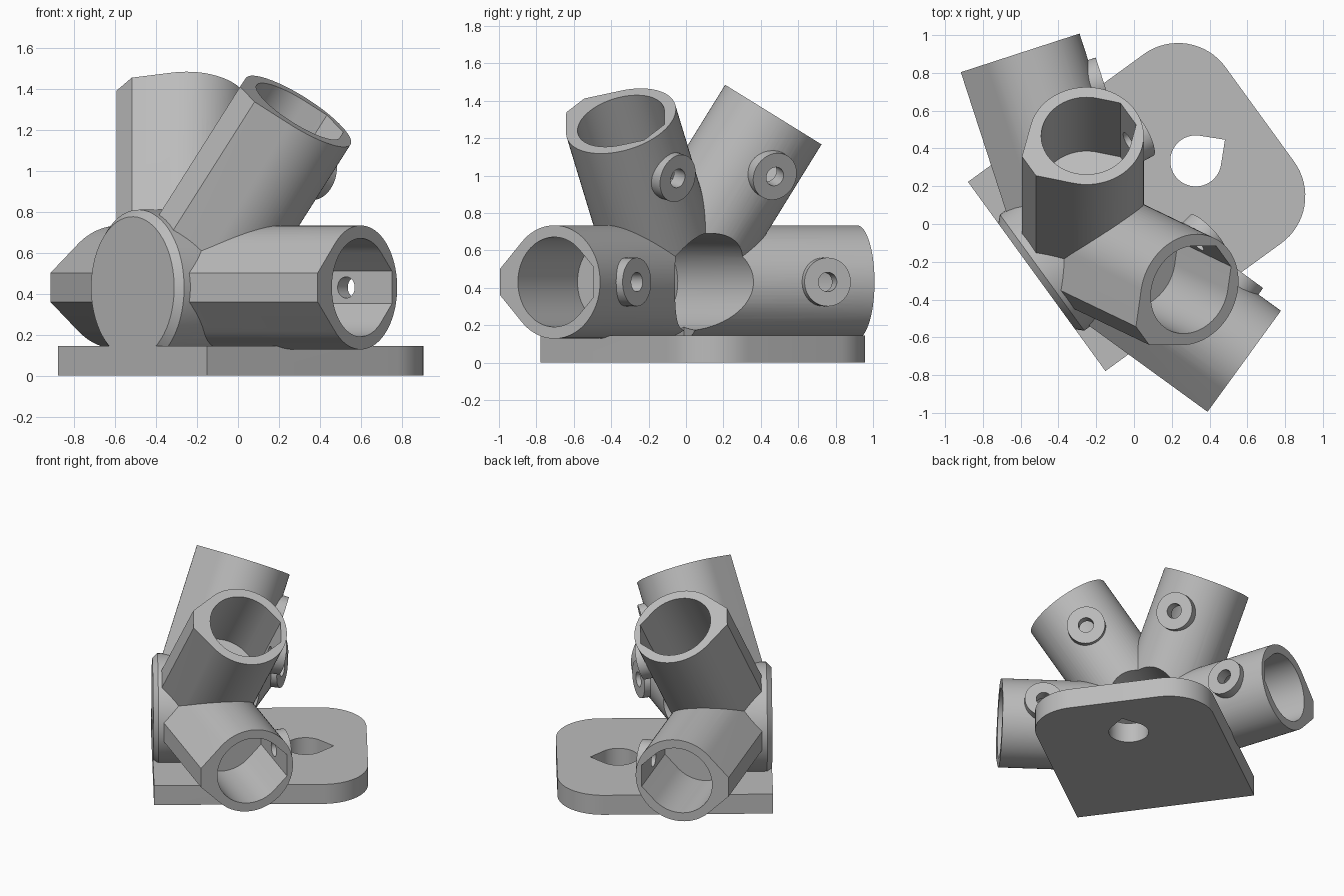
import bpy
import math
from mathutils import Matrix, Vector

if "Cube" in bpy.data.objects:
    bpy.data.objects.remove(bpy.data.objects["Cube"])

# Local layout: +x points inward, the hub axis lies on y = 0
HUB = Vector((-0.254, 0, 0.431))
FRONT = -0.58
INWARD = Vector((1, 0, 0))
UP = Vector((0, 0, 1))
OUTER, TIP, BORE, BORE_TIP = 0.303, 0.358, 0.24, 0.26
SOCKET_BASE, SOCKET_START, LENGTH, BOSS_AT = 0.09, 0.51, 1.052, 0.775


def frame(origin, axis, side):
    """Matrix whose z is axis and whose x is side made square to it."""
    z = axis.normalized()
    x = (side - z * side.dot(z)).normalized()
    y = z.cross(x)
    return Matrix.Translation(origin) @ Matrix((x, y, z)).transposed().to_4x4()


def circle(r, n=64):
    step = 2 * math.pi / n
    return [(r * math.cos(step * (i + 0.3)), r * math.sin(step * (i + 0.3))) for i in range(n)]


def teardrop(r, tip, n=60):
    """Circle with a 45 degree point along +x, cut flat at tip."""
    start = math.pi / 4
    pts = [(r * math.cos(start + 1.5 * math.pi * i / n), r * math.sin(start + 1.5 * math.pi * i / n))
           for i in range(n + 1)]
    half = r * math.sqrt(2) - tip
    return pts + ([(tip, -half), (tip, half)] if half > 0.001 else [(tip, 0)])


def solid(name, profile, matrix, stations):
    """Loft a profile through (distance, scale) stations and cap the ends."""
    n = len(profile)
    verts = [matrix @ Vector((x * s, y * s, d)) for d, s in stations for x, y in profile]
    faces = [list(range(n))[::-1], list(range(len(verts) - n, len(verts)))]
    for k in range(len(stations) - 1):
        for i in range(n):
            j = (i + 1) % n
            faces.append([k * n + i, k * n + j, (k + 1) * n + j, (k + 1) * n + i])
    mesh = bpy.data.meshes.new(name)
    mesh.from_pydata(verts, [], faces)
    obj = bpy.data.objects.new(name, mesh)
    bpy.context.collection.objects.link(obj)
    return obj


def combine(target, tool, operation):
    mod = target.modifiers.new(operation.lower(), "BOOLEAN")
    mod.operation, mod.solver, mod.object = operation, "MANIFOLD", tool
    bpy.context.view_layer.objects.active = target
    bpy.ops.object.modifier_apply(modifier=mod.name)
    bpy.data.objects.remove(tool)


# Base plate with two rounded inner corners
far, half, r = 0.88, 0.619, 0.31
outline = [(FRONT, half), (FRONT, -half)]
for side, a0 in ((-1, -90), (1, 0)):
    for i in range(17):
        a = math.radians(a0 + 90 * i / 16)
        outline.append((far - r + r * math.cos(a), side * (half - r) + r * math.sin(a)))
connector = solid("tube_connector", outline, Matrix(), [(0, 1), (0.146, 1)])

# Chamfered hub disc
hub_frame = frame(Vector((FRONT, 0, HUB.z)), INWARD, UP)
parts = [solid("hub_disc", circle(0.38), hub_frame, [(0, 0.91), (0.035, 1), (0.32, 1)])]
cutters = []

# Four sockets as (inward lean, angle around the hub), each with a screw boss
for lean, turn in ((18, 0), (15.86, 58.28), (18, 116.57), (18, 180)):
    lean, turn = math.radians(lean), math.radians(turn)
    axis = Vector((math.sin(lean), -math.cos(lean) * math.cos(turn), math.cos(lean) * math.sin(turn)))
    outward = frame(HUB, axis, -INWARD)
    inward = frame(HUB, axis, INWARD)
    parts.append(solid("socket", teardrop(OUTER, TIP), outward, [(SOCKET_BASE, 1), (LENGTH, 1)]))
    cutters.append(solid("socket_bore", teardrop(BORE, BORE_TIP), inward,
                         [(SOCKET_START, 1), (LENGTH + 0.1, 1)]))
    boss = frame(HUB + axis * BOSS_AT, inward.to_3x3().col[0], axis)
    parts.append(solid("screw_boss", circle(0.13, 48), boss, [(0.15, 1), (0.345, 1)]))
    cutters.append(solid("screw_hole", circle(0.052, 32), boss, [(0.1, 1), (0.45, 1)]))

# Hollow behind the hub disc and mounting hole in the plate
cutters.append(solid("hub_hollow", circle(0.26), hub_frame, [(0.04, 1), (1.4, 1)]))
cutters.append(solid("mount_hole", teardrop(0.135, 0.135 * math.sqrt(2)),
                     frame(Vector((0.461, 0, 0)), UP, INWARD), [(-0.1, 1), (0.2, 1)]))

for part in parts:
    combine(connector, part, "UNION")
for cutter in cutters:
    combine(connector, cutter, "DIFFERENCE")

# Turn into place
connector.data.transform(Matrix.Rotation(math.radians(36), 4, "Z") @ Matrix.Translation((0, 0.078, 0)))

# Single grey plastic
grey = bpy.data.materials.new("grey_plastic")
grey.use_nodes = True
colour = (0.5, 0.5, 0.5, 1)
grey.diffuse_color = colour
grey.node_tree.nodes["Principled BSDF"].inputs["Base Color"].default_value = colour
connector.data.materials.clear()
connector.data.materials.append(grey)

bpy.ops.object.select_all(action="DESELECT")
connector.select_set(True)
bpy.context.view_layer.objects.active = connector
bpy.ops.object.shade_smooth_by_angle(angle=math.radians(25))
